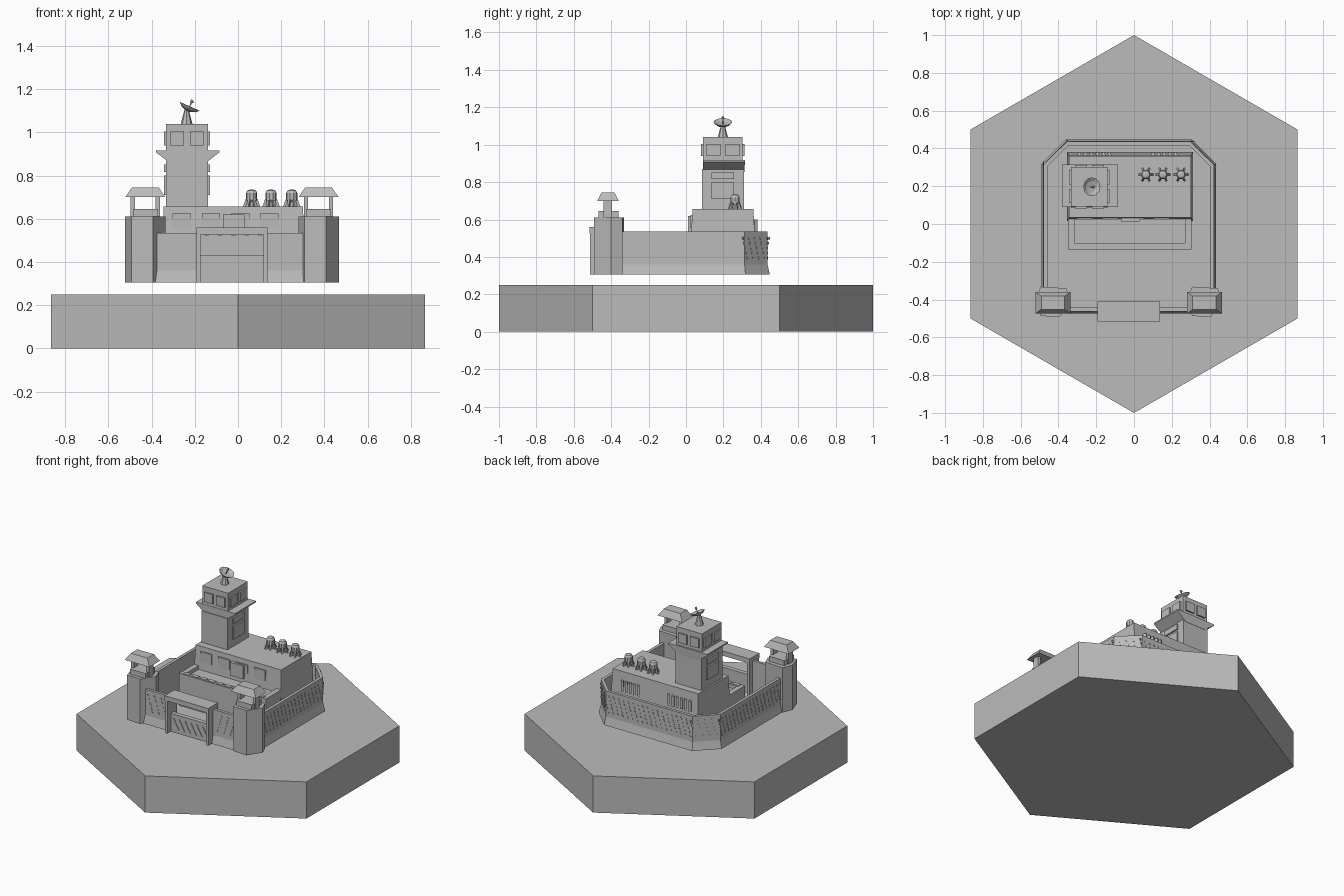
import bpy, bmesh, math
from mathutils import Matrix, Vector

if "Cube" in bpy.data.objects:
    bpy.data.objects.remove(bpy.data.objects["Cube"])

grey = bpy.data.materials.new("plain_grey")
grey.use_nodes = True
GREY = (0.5, 0.5, 0.5, 1)
grey.diffuse_color = GREY
grey.node_tree.nodes["Principled BSDF"].inputs["Base Color"].default_value = GREY

CX = -0.028      # centre line of the compound
FLOOR = 0.305    # underside of the compound
WALL_TOP = 0.535


def finish(name, bm):
    bmesh.ops.recalc_face_normals(bm, faces=bm.faces)
    mesh = bpy.data.meshes.new(name)
    bm.to_mesh(mesh)
    bm.free()
    mesh.materials.append(grey)
    ob = bpy.data.objects.new(name, mesh)
    bpy.context.collection.objects.link(ob)
    return ob


def loft(name, rings, closed=True):
    """Skin rings of points; cap both ends when each ring is a closed outline."""
    bm = bmesh.new()
    vs = [[bm.verts.new(p) for p in r] for r in rings]
    n = len(vs[0])
    for a, b in zip(vs, vs[1:]):
        for i in range(n):
            j = (i + 1) % n
            bm.faces.new((a[i], a[j], b[j], b[i]))
    if closed:
        bm.faces.new(vs[0])
        bm.faces.new(vs[-1])
    return finish(name, bm)


def rect(x0, x1, y0, y1, z):
    return [(x0, y0, z), (x1, y0, z), (x1, y1, z), (x0, y1, z)]


def box(name, x0, x1, y0, y1, z0, z1, tx=0, ty=0):
    """Box whose top is drawn in by tx and ty on each side."""
    return loft(name, [rect(x0, x1, y0, y1, z0),
                       rect(x0 + tx, x1 - tx, y0 + ty, y1 - ty, z1)])


def lathe(name, profile, sides, matrix):
    rings = [[matrix @ Vector((r * math.cos(2 * math.pi * i / sides),
                               r * math.sin(2 * math.pi * i / sides), z))
              for i in range(sides)] for r, z in profile]
    return loft(name, rings)


def plates(name, items):
    """Many small boxes in one object: (centre, size, turn about z, lean)."""
    bm = bmesh.new()
    for c, s, turn, lean in items:
        m = (Matrix.Translation(c) @ Matrix.Rotation(turn, 4, 'Z')
             @ Matrix.Rotation(lean, 4, 'Y') @ Matrix.Diagonal((*s, 1)))
        bmesh.ops.create_cube(bm, size=1, matrix=m)
    return finish(name, bm)


# Hexagonal ground slab
lathe("ground_slab", [(1, 0), (1, 0.25)], 6, Matrix.Rotation(math.pi / 2, 4, 'Z'))

# Perimeter wall with a sloped skirt
PROFILE = [(0, FLOOR), (0.012, 0.36), (0.012, WALL_TOP), (0.032, WALL_TOP), (0.032, FLOOR)]


def outline(d):
    half = [(0.463 - d, -0.42), (0.463 - d, 0.318 - 0.4 * d), (0.332 - 0.4 * d, 0.448 - d)]
    return [(CX - x, y) for x, y in half] + [(CX + x, y) for x, y in reversed(half)]


loft("perimeter_wall", [[(*outline(d)[k], z) for d, z in PROFILE] for k in range(6)])
for side, tag in ((-1, "right"), (1, "left")):
    loft(tag + "_front_wall", [[(CX + side * x, -0.475 + d, z) for d, z in PROFILE]
                               for x in (0.15, 0.36)])


# Rows of small slits on the wall faces
def slits(a, b):
    a, b = Vector((*a, 0)), Vector((*b, 0))
    run = b - a
    turn = math.atan2(run.y, run.x)
    cols = max(3, int((run.length - 0.02) / 0.034))
    return [((*(a + run * ((c + 0.5) / cols + 0.008 * r / run.length)).xy, 0.395 + 0.026 * r),
             (0.009, 0.005, 0.015), turn, 0.3) for c in range(cols) for r in range(5)]


line = outline(0.012)
items = []
for a, b in zip(line, line[1:]):
    items += slits(a, b)
for side in (-1, 1):
    items += slits((CX + side * 0.17, -0.463), (CX + side * 0.32, -0.463))
plates("wall_slits", items)

# Gate frame and door
for side, tag in ((-1, "right"), (1, "left")):
    x = CX + side * 0.155
    box(tag + "_gate_post", x - 0.009, x + 0.009, -0.512, -0.41, FLOOR, WALL_TOP)
box("gate_lintel", CX - 0.165, CX + 0.165, -0.515, -0.41, 0.528, 0.56)
box("gate_door", CX - 0.147, CX + 0.147, -0.475, -0.445, FLOOR, 0.43)
plates("door_stripes", [((CX - 0.11 + 0.044 * i, -0.476, 0.365), (0.014, 0.006, 0.085), 0, -0.5)
                        for i in range(6)])

# Corner watch towers: six-sided shaft, low booth, posts and hipped roof
HEX = [(-0.065, -0.075), (0.035, -0.08), (0.094, 0.01), (0.07, 0.072),
       (-0.065, 0.08), (-0.094, 0.012)]
for side, tag in ((-1, "right"), (1, "left")):
    tx, ty = CX + side * 0.401, -0.412
    loft(tag + "_watch_tower", [[(tx + x, ty + y, z) for x, y in HEX] for z in (FLOOR, 0.61)])
    box(tag + "_booth", tx - 0.058, tx + 0.058, ty - 0.056, ty + 0.05, 0.61, 0.645)
    for s in (-1, 1):
        px = tx + s * 0.058
        box(tag + "_booth_post", px - 0.01, px + 0.01, ty - 0.028, ty + 0.016, 0.61, 0.705)
    box(tag + "_booth_roof", tx - 0.093, tx + 0.093, ty - 0.062, ty + 0.052, 0.70, 0.745,
        0.031, 0.022)

# Main building with slightly battered sides
box("main_building", -0.355, 0.312, 0.015, 0.38, FLOOR, 0.657, 0.011, 0.02)
plates("building_windows", [((-0.26 + 0.135 * i, 0.029, 0.59), (0.085, 0.008, 0.07), 0, 0)
                            for i in (0, 1, 2, 3)])
box("building_door", -0.07, 0.03, 0.012, 0.035, 0.53, 0.62)
fins = [-0.29 + 0.032 * i for i in range(6)] + [0.10 + 0.03 * i for i in range(5)]
plates("rear_vents", [((x, 0.37, 0.565), (0.016, 0.02, 0.07), 0.5, 0) for x in fins])

# Front terrace with a low parapet and studs on its rim
box("terrace", -0.35, 0.305, -0.135, 0.03, FLOOR, 0.50)
box("front_parapet", -0.35, 0.305, -0.135, -0.10, 0.50, 0.525)
for x in (-0.35, 0.27):
    box("side_parapet", x, x + 0.035, -0.10, 0.03, 0.50, 0.525)
plates("parapet_studs", [((-0.30 + 0.062 * i, -0.117, 0.526), (0.045, 0.028, 0.008), 0, 0)
                         for i in range(10)])

# Control tower shaft, splayed ledge and cabin
X0, X1, Y0, Y1 = -0.333, -0.139, 0.085, 0.31
XM, YM = (X0 + X1) / 2, (Y0 + Y1) / 2
box("tower_shaft", X0, X1, Y0, Y1, 0.65, 0.87)
loft("tower_ledge", [rect(-0.31, -0.155, 0.09, 0.312, 0.855), rect(-0.38, -0.085, 0.09, 0.315, 0.908),
                     rect(-0.38, -0.085, 0.09, 0.315, 0.917)])
box("tower_cabin", X0, X1, 0.092, 0.303, 0.91, 1.04)
panes = []
for s in (-1, 1):
    for e in (-1, 1):
        panes.append(((XM + s * 0.045, 0.1975 + e * 0.107, 0.972), (0.064, 0.018, 0.064), 0, 0))
        panes.append(((XM + e * 0.098, 0.1975 + s * 0.05, 0.972), (0.018, 0.075, 0.064), 0, 0))
plates("cabin_windows", panes)
plates("shaft_panels", [((XM + s * 0.098, YM, z), (0.018, 0.12, h), 0, 0)
                        for s in (-1, 1) for z, h in ((0.755, 0.09), (0.835, 0.035))])

# Satellite dish on a tapered mast
base = Matrix.Translation((-0.238, 0.197, 1.04))
lathe("dish_mast", [(0.027, 0), (0.01, 0.065)], 8, base)
tilt = Matrix.Translation((-0.229, 0.197, 1.108)) @ Matrix.Rotation(0.42, 4, 'Y')
lathe("dish", [(0.012, -0.01), (0.036, 0), (0.05, 0.014), (0.046, 0.014), (0.03, 0.005),
               (0.006, 0.002)], 12, tilt)
lathe("dish_feed", [(0.003, 0), (0.003, 0.032), (0.009, 0.034), (0.006, 0.046)], 6, tilt)

# Three domed roof tanks, each on a ring of splayed feet
for x in (0.063, 0.153, 0.249):
    spot = Matrix.Translation((x, 0.262, 0.655))
    lathe("roof_tank", [(0.018, 0), (0.018, 0.022), (0.026, 0.032), (0.026, 0.064),
                        (0.02, 0.076), (0.008, 0.08)], 10, spot)
    feet = []
    for k in range(6):
        a = math.pi * k / 3
        feet.append(((x + 0.028 * math.cos(a), 0.262 + 0.028 * math.sin(a), 0.672),
                     (0.012, 0.01, 0.04), a, -0.35))
    plates("tank_feet", feet)
